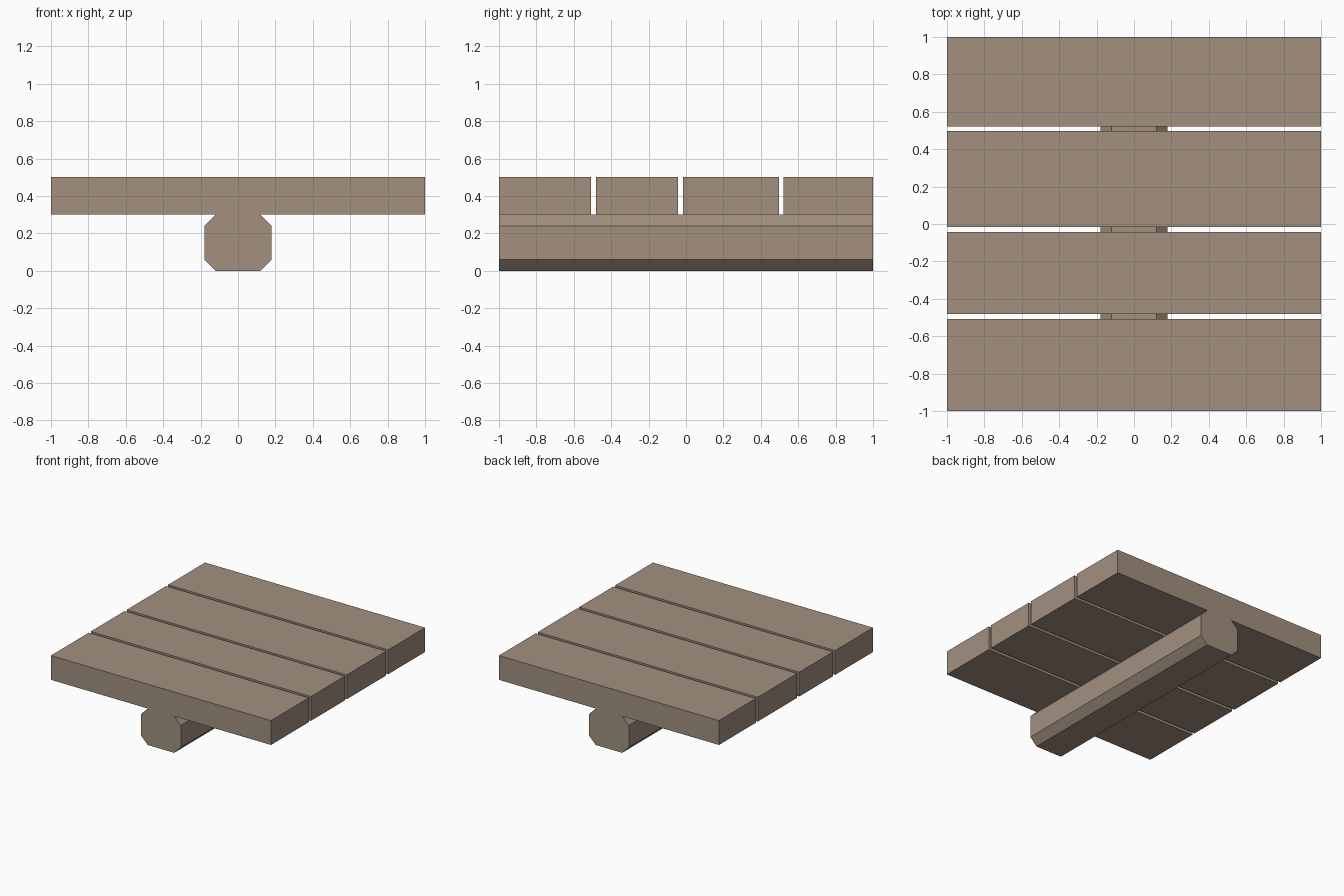
import bpy
import bmesh

cube = bpy.data.objects.get("Cube")
if cube:
    bpy.data.objects.remove(cube, do_unlink=True)

# Weathered wood, the only colour
wood = bpy.data.materials.new("weathered_wood")
wood.use_nodes = True
colour = (0.36, 0.28, 0.212, 1.0)
wood.diffuse_color = colour
shader = next(n for n in wood.node_tree.nodes if n.type == "BSDF_PRINCIPLED")
shader.inputs["Base Color"].default_value = colour
shader.inputs["Roughness"].default_value = 0.9


def box(name, x, y, z, chamfer=0.0):
    """Box spanning the given ranges, optionally chamfered along y."""
    bm = bmesh.new()
    bmesh.ops.create_cube(bm, size=1)
    for v in bm.verts:
        for axis, (low, high) in enumerate((x, y, z)):
            v.co[axis] = low if v.co[axis] < 0 else high
    if chamfer:
        long_edges = [e for e in bm.edges
                      if abs(e.verts[0].co.y - e.verts[1].co.y) > 0.5]
        bmesh.ops.bevel(bm, geom=long_edges, offset=chamfer,
                        segments=1, affect="EDGES")
    mesh = bpy.data.meshes.new(name)
    bm.to_mesh(mesh)
    bm.free()
    mesh.materials.append(wood)
    obj = bpy.data.objects.new(name, mesh)
    bpy.context.collection.objects.link(obj)
    return obj


# Support beam running front to back
box("support_beam", (-0.18, 0.18), (-1, 1), (0, 0.3), chamfer=0.06)

# Planks of uneven width laid across the beam
planks = [(-1, -0.509), (-0.482, -0.042), (-0.016, 0.496), (0.522, 1)]
for i, span in enumerate(planks, 1):
    box(f"plank_{i}", (-1, 1), span, (0.3, 0.5))
